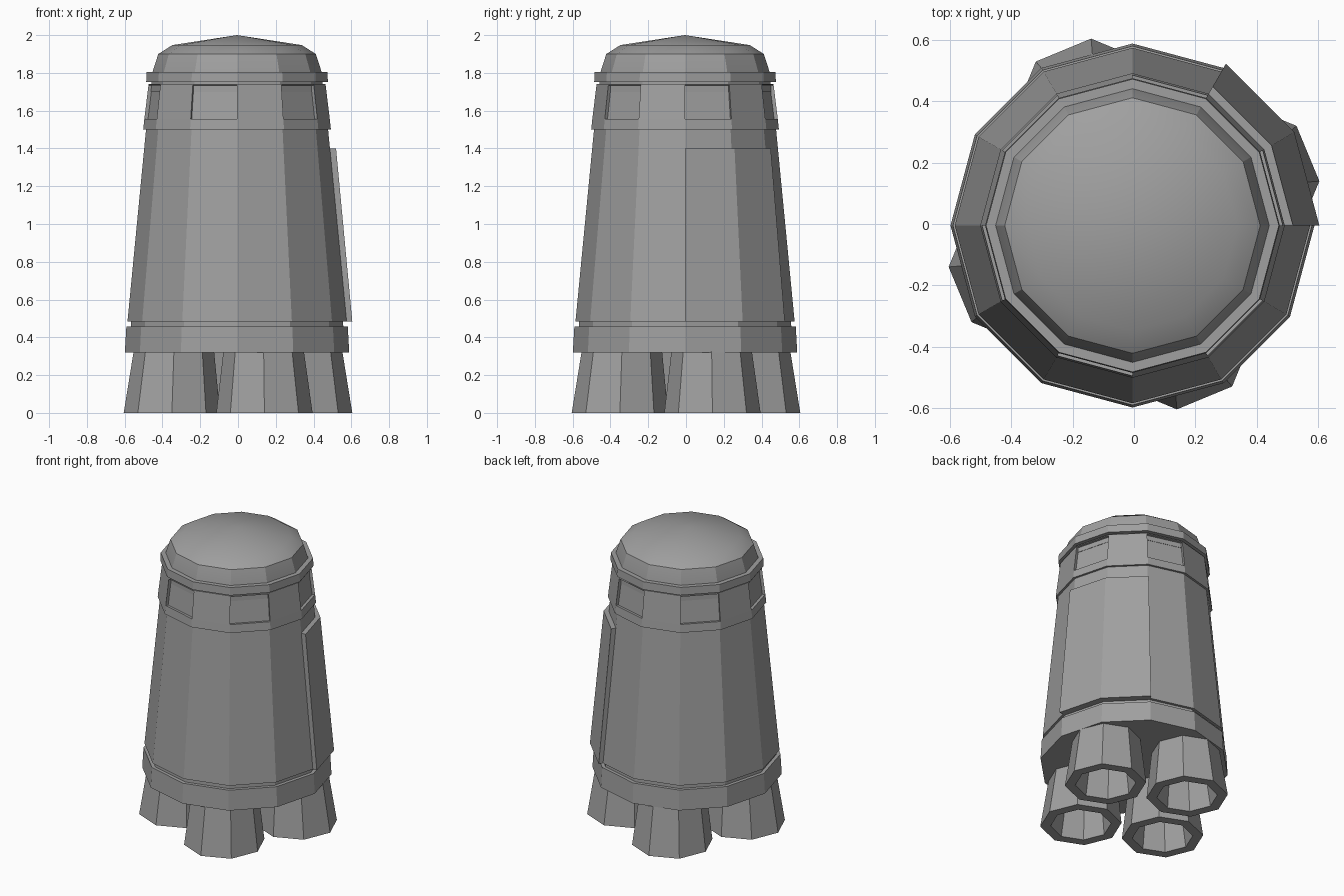
import bpy
import bmesh
from math import cos, sin, pi, radians
from mathutils import Vector

SIDES = 12
CENTRE = Vector((-0.005, -0.005, 0))

if "Cube" in bpy.data.objects:
    bpy.data.objects.remove(bpy.data.objects["Cube"])

grey = bpy.data.materials.new("metal_grey")
grey.use_nodes = True
colour = (0.35, 0.35, 0.35, 1)
grey.diffuse_color = colour
grey.node_tree.nodes["Principled BSDF"].inputs["Base Color"].default_value = colour


def finish(name, bm):
    bmesh.ops.recalc_face_normals(bm, faces=bm.faces)
    mesh = bpy.data.meshes.new(name)
    bm.to_mesh(mesh)
    bm.free()
    mesh.materials.append(grey)
    obj = bpy.data.objects.new(name, mesh)
    bpy.context.collection.objects.link(obj)
    return obj


def lathe(profile, sides=SIDES, centres=None):
    """Stack of polygon rings (radius, height), capped at both ends."""
    bm = bmesh.new()
    centres = centres or [CENTRE] * len(profile)
    rings = []
    for (r, z), c in zip(profile, centres):
        angles = [2 * pi * i / sides for i in range(sides)]
        rings.append([bm.verts.new((c.x + r * cos(a), c.y + r * sin(a), z)) for a in angles])
    for low, high in zip(rings, rings[1:]):
        for i in range(sides):
            j = (i + 1) % sides
            bm.faces.new((low[i], low[j], high[j], high[i]))
    bm.faces.new(rings[0][::-1])
    bm.faces.new(rings[-1])
    return bm


# Stacked body parts
finish("base_ring", lathe([(0.594, 0.32), (0.586, 0.457)]))
finish("lower_groove", lathe([(0.563, 0.44), (0.561, 0.5)]))
finish("hull", lathe([(0.580, 0.485), (0.481, 1.51)]))
finish("upper_groove", lathe([(0.455, 1.70), (0.452, 1.77)]))
finish("collar", lathe([(0.481, 1.752), (0.478, 1.805)]))

# Upper band with a recessed window on every second side
bm = lathe([(0.497, 1.5), (0.491, 1.555), (0.469, 1.735), (0.468, 1.742)])
bm.faces.ensure_lookup_table()
windows = [bm.faces[SIDES + i] for i in range(0, SIDES, 2)]
bm.normal_update()
bmesh.ops.inset_individual(bm, faces=windows, thickness=0.0005, depth=-0.02)
finish("window_band", bm)

# Dome with a shallow pointed cap
bm = lathe([(0.448, 1.795), (0.446, 1.81), (0.417, 1.9), (0.343, 1.947)])
bm.faces.ensure_lookup_table()
bmesh.ops.poke(bm, faces=[bm.faces[-1]])
tip = max(bm.verts, key=lambda v: (v.co.z, -v.co.xy.length))
tip.co.z = 2.0
dome = finish("dome", bm)
bpy.ops.object.select_all(action="DESELECT")
dome.select_set(True)
bpy.context.view_layer.objects.active = dome
bpy.ops.object.shade_smooth_by_angle(angle=radians(25))

# Raised hatch wrapping two sides of the hull
bm = bmesh.new()
columns = []
for a in (0, pi / 6, pi / 3):
    columns.append([bm.verts.new(CENTRE + Vector((r * cos(a), r * sin(a), z)))
                    for r, z in ((0.57, 0.485), (0.61, 0.485), (0.524, 1.4), (0.48, 1.4))])
for first, second in zip(columns, columns[1:]):
    for i in range(4):
        j = (i + 1) % 4
        bm.faces.new((first[i], first[j], second[j], second[i]))
bm.faces.new(columns[0])
bm.faces.new(columns[-1][::-1])
finish("hatch", bm)

# Four hollow flared nozzles
for k in range(4):
    a = k * pi / 2
    out = Vector((0.35 * cos(a) - 0.14 * sin(a), 0.35 * sin(a) + 0.14 * cos(a), 0))
    top = out * 0.97
    profile = [(0.213, 0.325), (0.255, 0), (0.19, 0), (0.15, 0.3)]
    finish(f"nozzle_{k + 1}", lathe(profile, 8, [top, out, out, top]))
